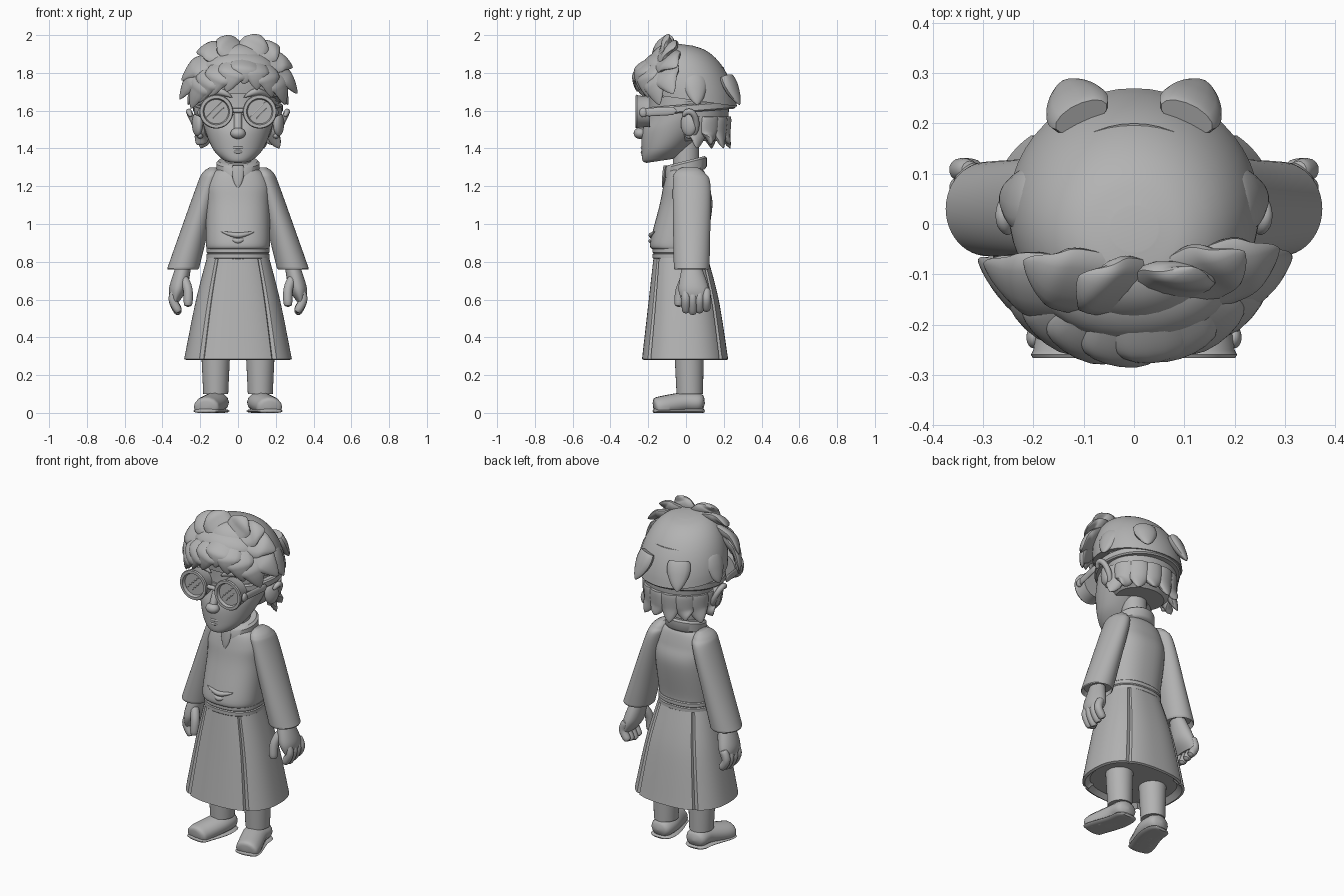
import bpy, bmesh
from math import sin, cos, pi, copysign, radians
from mathutils import Vector

default_cube = bpy.data.objects.get("Cube")
if default_cube:
    bpy.data.objects.remove(default_cube, do_unlink=True)

# One plain clay colour for everything
clay = bpy.data.materials.new("clay grey")
clay.use_nodes = True
colour = (.45, .45, .45, 1)
clay.diffuse_color = colour
clay.node_tree.nodes["Principled BSDF"].inputs["Base Color"].default_value = colour

HEAD = Vector((0, 0, 1.72))
FRONT, SIDEWAYS, UP = Vector((0, -1, 0)), Vector((1, 0, 0)), Vector((0, 0, 1))
sides = ((1, "left_"), (-1, "right_"))
parts = []


# Thickness along a strand, for t running from its root to its tip
def pill(t):
    return max(0, 1 - (2 * t - 1) ** 6) ** .5


def spindle(t):
    return sin(pi * t)


def lock(t):
    return (1 - t) * (.8 + 1.8 * t)


def skin(name, rings):
    """Join rings of points into a closed surface."""
    bm = bmesh.new()
    loops = [[bm.verts.new(point) for point in ring] for ring in rings]
    count = len(loops[0])
    for low, high in zip(loops, loops[1:]):
        for i in range(count):
            j = (i + 1) % count
            bm.faces.new((low[i], low[j], high[j], high[i]))
    bm.faces.new(loops[0])
    bm.faces.new(loops[-1])
    bmesh.ops.recalc_face_normals(bm, faces=bm.faces)
    mesh = bpy.data.meshes.new(name)
    bm.to_mesh(mesh)
    bm.free()
    mesh.materials.append(clay)
    obj = bpy.data.objects.new(name, mesh)
    bpy.context.collection.objects.link(obj)
    parts.append(obj)


def spline(rows, steps=8):
    """Smooth curve through rows of numbers."""
    rows = [Vector(row) for row in rows]
    last = len(rows) - 1
    out = []
    for i in range(last):
        a, b, c, d = rows[max(i - 1, 0)], rows[i], rows[i + 1], rows[min(i + 2, last)]
        for k in range(steps):
            t = k / steps
            out.append(b + (c - a) * t / 2 + (a * 2 - b * 5 + c * 4 - d) * t * t / 2
                       + (b * 3 - a - c * 3 + d) * t ** 3 / 2)
    return out + [rows[last]]


def loft(name, rows, side=1, x=lambda z: 0, power=2, tilt=0, hem=False, smooth=True, slits=(), count=48):
    """Stack of horizontal ovals, each (height, y, half width, half depth)."""
    rows = spline(rows) if smooth else rows
    if hem:  # round the open edge and turn it inward
        z, y, w, d = rows[-1]
        rows += [Vector((z - .006, y, w * .95, d * .95)), Vector((z + .02, y, w * .85, d * .85))]
    rings = []
    for z, y, w, d in rows:
        ring = []
        for i in range(count):
            angle = 2 * pi * i / count
            groove = .95 if i in slits else 1
            c, s = (copysign(abs(f(angle)) ** (2 / power), f(angle)) for f in (cos, sin))
            ring.append((side * (x(z) + groove * w * c), y + groove * d * s, z + tilt * (y + d * s)))
        rings.append(ring)
    skin(name, rings)


def band(name, z, height, y, w, d, power=2, tilt=0):
    """Flat ring of cloth with a small bevel at both edges."""
    edge = height / 6
    loft(name, [(z, y, w - edge, d - edge), (z + edge, y, w, d), (z + height - edge, y, w, d),
                (z + height, y, w - edge, d - edge)], power=power, tilt=tilt, smooth=False)


def sweep(name, points, radius, taper=pill, side=1, flat=1, out=None, count=14):
    """Strand through points; without a given facing it lies on the head."""
    points = [Vector((side * p.x, p.y, p.z)) for p in spline(points)]
    last = len(points) - 1
    rings = []
    for i, p in enumerate(points):
        along = points[min(i + 1, last)] - points[max(i - 1, 0)]
        across = along.cross(out or p - HEAD).normalized()
        normal = across.cross(along).normalized()
        r = max(radius * taper(i / last), .001)
        ring = []
        for k in range(count):
            angle = 2 * pi * k / count
            q = p + across * r * cos(angle) + normal * r * flat * sin(angle)
            ring.append((q.x, q.y, max(q.z, 0)))  # nothing sinks below the ground
        rings.append(ring)
    skin(name, rings)


def ball(name, location, size, turn=0):
    bpy.ops.mesh.primitive_uv_sphere_add(location=location, rotation=(0, 0, turn))
    obj = bpy.context.object
    obj.name, obj.scale = name, size
    obj.data.materials.append(clay)
    parts.append(obj)


# Robe: flared skirt with four slits, two-ply belt, shirt and collar
loft("skirt", [(.84, -.03, .16, .14), (.6, -.012, .222, .185), (.285, -.005, .285, .228)], power=2.5,
     hem=True, count=96, slits=(14, 34, 62, 82))
for level in (.815, .845):
    band("belt", level, .03, -.03, .167, .147, power=2.4)
loft("shirt", [(.865, -.03, .16, .14), (.9, -.04, .17, .15), (1.1, 0, .17, .14), (1.2, 0, .17, .12),
               (1.27, 0, .14, .1), (1.3, 0, .08, .08)], power=2.4)
band("collar", 1.265, .07, 0, .115, .11, tilt=.25)
sweep("neck_opening", [(0, -.11, 1.31), (0, -.125, 1.19)], .035, lock, flat=.3, out=FRONT)
for level, span in ((.94, .09), (.91, .05)):
    sweep("shirt_fold", [(-span, -.166, level + .02), (0, -.184, level), (span, -.166, level + .02)],
          .014, spindle, out=FRONT)

# Arms, hands, legs and feet
shoe_path = [(.12, .1, .05), (.12, 0, .055), (.16, -.12, .035), (.17, -.17, .025)]
sole_path = [(x, y * 1.02, .01) for x, y, z in shoe_path]
for s, label in sides:
    loft(label + "sleeve", [(1.3, .02, .02, .04), (1.27, .02, .05, .08), (1.2, .03, .06, .1),
                            (.9, .03, .077, .097), (.765, .03, .084, .094)],
         s, x=lambda z: .52 - .3 * z, hem=True)
    loft(label + "palm", [(.78, .03, .04, .05), (.66, .04, .048, .08), (.59, .05, .022, .07)],
         s, x=lambda z: .475 - .24 * z)
    for k in range(4):
        y = .036 * k
        sweep(label + "finger", [(.325, y, .66), (.345, y, .6), (.31, y, .52 + .01 * abs(k - 1))],
              .023, side=s, out=SIDEWAYS)
    sweep(label + "thumb", [(.29, 0, .72), (.265, -.03, .65), (.265, -.04, .56)], .025, side=s, out=SIDEWAYS)
    loft(label + "leg", [(.4, .015, .08, .08), (.1, .02, .066, .07)], s, x=lambda z: .118)
    sweep(label + "shoe", shoe_path, .07, side=s, flat=.8, out=UP)
    sweep(label + "sole", sole_path, .073, side=s, flat=.2, out=UP)

# Neck, head and nose
loft("neck", [(1.25, 0, .07, .07), (1.48, 0, .07, .07)])
loft("head", [(1.355, -.14, .06, .07), (1.37, -.13, .09, .1), (1.42, -.1, .137, .135), (1.52, -.04, .18, .192),
              (1.62, 0, .2, .2), (1.8, 0, .2, .2)], tilt=.15)
sweep("nose_bridge", [(0, -.19, 1.6), (0, -.245, 1.48)], .022, out=FRONT)
ball("nose_tip", (0, -.243, 1.48), (.04, .034, .03))


def face_arc(name, span, z, radius):
    """Thin curve that follows the rounding of the lower face."""
    sweep(name, [(x, 5 * x * x - .233, z + abs(x) / 9) for x in (-span, 0, span)], radius, spindle, out=FRONT)


face_arc("mouth", .075, 1.404, .007)
face_arc("lower_lip", .035, 1.38, .007)

# Brows, ears and round goggles
for s, label in sides:
    sweep(label + "eyebrow", [(.03, -.21, 1.67), (.1, -.2, 1.7), (.18, -.12, 1.67)], .019, spindle, s, out=FRONT)
    ball(label + "ear", (s * .215, .015, 1.53), (.025, .045, .065), s * -.4)
    curl = [k / 2 for k in range(-4, 6)]
    sweep(label + "ear_rim", [(.23 + .03 * sin(a), .015 + .04 * cos(a), 1.53 + .065 * sin(a)) for a in curl],
          .016, side=s, out=SIDEWAYS)
    profile = [(-.19, .08), (-.25, .085), (-.26, .09), (-.267, .086), (-.267, .07), (-.25, .064), (-.25, .001)]
    skin(label + "lens_frame", [[(s * .115 + r * cos(a * pi / 24), y, 1.595 + r * sin(a * pi / 24))
                                 for a in range(48)] for y, r in profile])
    for shift in (-.01, .01):
        centre, size = Vector((s * .115 + shift, -.25, 1.595 - shift)), .04 - shift
        reach = (SIDEWAYS + UP) * size
        sweep(label + "lens_glint", [centre - reach, centre + reach], .003, flat=.6, out=FRONT)
    ball(label + "hinge", (s * .2, -.225, 1.59), (.014, .022, .025))
    sweep(label + "strap_arm", [(.2, -.23, 1.59), (.23, -.05, 1.6)], .022, side=s, flat=.35, out=SIDEWAYS)
sweep("goggle_bridge", [(-.04, -.24, 1.6), (.04, -.24, 1.6)], .013, out=UP)
band("strap", 1.59, .043, .03, .238, .232, tilt=.08)

# Hair: smooth crown over a tapering nape
crown = []
for k in range(9):
    rise, shrink = sin(k * pi / 17), cos(k * pi / 17) ** .7
    crown.append((1.66 + .29 * rise, .03 - .04 * rise, .25 * shrink, .24 * shrink))
loft("hair_crown", crown, tilt=-.14)
loft("hair_nape", [(1.65, .06, .22, .17), (1.5, .06, .19, .155), (1.44, .05, .14, .12)])
for k in range(8):
    angle = radians(26 * k - 1)
    tip = 1.4 + .02 * (k % 2)
    sweep("nape_lock", [(.19 * grow * cos(angle), .06 + .155 * grow * sin(angle), z)
                        for grow, z in ((1, 1.57), (.97, 1.48), (1.15, tip))], .065, lock, flat=.5)
for s, label in sides:
    for x, y in ((.14, .285), (.265, .06)):
        sweep(label + "crown_tip", [(x * grow, y * grow, z) for grow, z in ((.75, 1.78), (.86, 1.71), (1, 1.63))],
              .07, lock, s, flat=.5)
ball("fringe_mass", (0, -.1, 1.82), (.2, .135, .1))

# Tousled locks sweep from the parting to tips given by x and height
tips = ((-.31, 1.66), (-.3, 1.76), (-.22, 1.91), (-.11, 1.98), (.12, 2), (.22, 1.94), (.29, 1.83), (.315, 1.69),
        (.25, 1.63), (-.25, 1.61), (-.15, 1.67), (-.06, 1.7), (.1, 1.71), (.18, 1.67), (-.21, 1.64), (.03, 1.74))
for x, z in tips:
    tip = Vector((x, 2 * x * x - .265 + .6 * max(0, z - 1.75), z))
    root = Vector((.03 + x * .2, -.13, 1.88))
    bulge = ((root + tip) / 2 - HEAD).normalized()
    middle = HEAD + bulge * .255
    sweep("hair_lock", [root, middle, middle.lerp(tip, .4) + bulge * .015, tip], .088, lock, flat=.36)

# Smooth shading with crisp edges
bpy.ops.object.select_all(action="DESELECT")
for obj in parts:
    obj.select_set(True)
bpy.context.view_layer.objects.active = parts[0]
bpy.ops.object.shade_smooth_by_angle(angle=radians(40))
